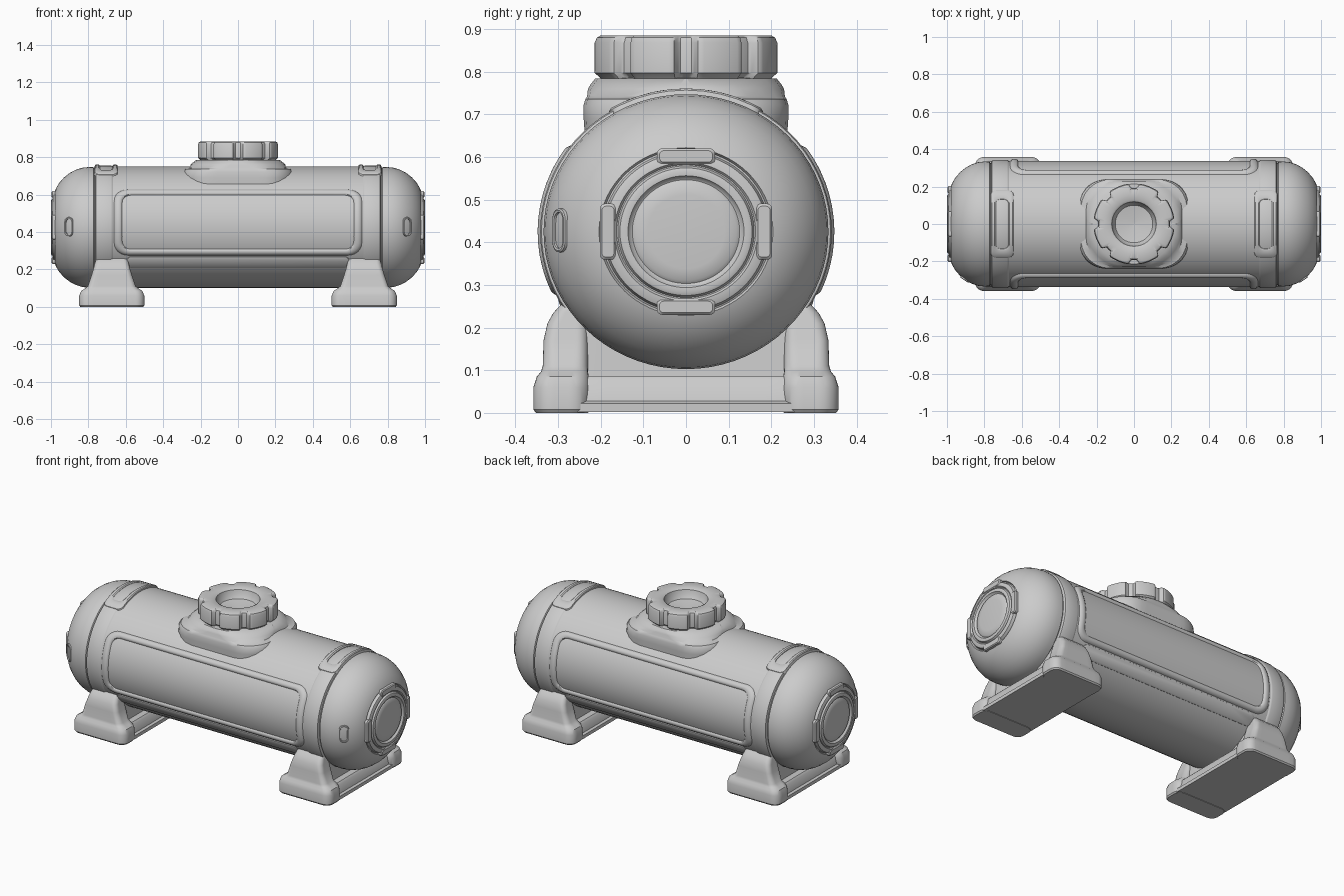
import bpy, bmesh
from math import sin, cos, pi, radians
from mathutils import Vector

ZC, SQ = 0.425, 0.965          # tank axis height, slight vertical squash


def skin(name, loops, mode="cap"):
    """Bridge equal-length point loops; close with end caps or into a ring."""
    bm = bmesh.new()
    rows = [[bm.verts.new(p) for p in lp] for lp in loops]
    pairs = list(zip(rows, rows[1:]))
    if mode == "ring":
        pairs.append((rows[-1], rows[0]))
    for a, b in pairs:
        for i in range(len(a)):
            j = (i + 1) % len(a)
            bm.faces.new((a[i], a[j], b[j], b[i]))
    if mode == "cap":
        bm.faces.new(rows[0])
        bm.faces.new(rows[-1])
    bmesh.ops.recalc_face_normals(bm, faces=bm.faces)
    me = bpy.data.meshes.new(name)
    bm.to_mesh(me)
    bm.free()
    ob = bpy.data.objects.new(name, me)
    bpy.context.collection.objects.link(ob)
    return ob


def rounded(hw, hh, r, n=6, side=8):
    """Rounded rectangle outline with subdivided straight sides."""
    r = min(r, hw * 0.99, hh * 0.99)
    corners = []
    for k, (sx, sy) in enumerate(((1, 1), (-1, 1), (-1, -1), (1, -1))):
        corners.append([(sx * (hw - r) + r * cos((k + i / n) * pi / 2),
                         sy * (hh - r) + r * sin((k + i / n) * pi / 2)) for i in range(n + 1)])
    pts = []
    for k in range(4):
        pts += corners[k]
        a, b = corners[k][-1], corners[(k + 1) % 4][0]
        pts += [(a[0] + (b[0] - a[0]) * t / side, a[1] + (b[1] - a[1]) * t / side)
                for t in range(1, side)]
    return pts


def pad(name, sections, place, mode="cap"):
    """Loft of rounded rectangles (half width, half height, corner, height)."""
    return skin(name, [[place(u, v, h) for u, v in rounded(w, d, r)]
                       for w, d, r, h in sections], mode)


def wrap(x0, deg, side):
    """Placement onto the tank surface, height being the radius."""
    def place(u, v, h):
        a = radians(deg) + v / 0.34
        return (x0 + u, side * h * cos(a), ZC + SQ * h * sin(a))
    return place


def lathe_x(name, profile, s=1, n=72):
    return skin(name, [[(s * x, r * cos(2 * pi * i / n), ZC + SQ * r * sin(2 * pi * i / n))
                        for i in range(n)] for x, r in profile])


# Tank hull
lathe_x("tank_hull", [(-0.70, 0.337), (0.70, 0.337)])

for side, tag in ((-1, "front"), (1, "back")):
    # Raised frame around the side panel
    pad(tag + "_panel_frame",
        [(0.665, 0.198, 0.075, 0.333), (0.657, 0.190, 0.07, 0.343), (0.645, 0.180, 0.06, 0.348),
         (0.630, 0.168, 0.055, 0.348), (0.622, 0.160, 0.05, 0.343), (0.617, 0.155, 0.045, 0.333)],
        wrap(0, 5.5, side), "ring")
    # Long rail below the panel
    pad(tag + "_lower_rail",
        [(0.60, 0.042, 0.03, 0.325), (0.595, 0.038, 0.03, 0.341), (0.585, 0.028, 0.025, 0.345)],
        wrap(0, -35, side))

for s, tag in ((-1, "left"), (1, "right")):
    # Domed end with a stepped round boss
    lathe_x(tag + "_end_dome",
            [(0.74, 0.325), (0.768, 0.325), (0.772, 0.333), (0.80, 0.334), (0.835, 0.330),
             (0.87, 0.318), (0.90, 0.301), (0.93, 0.277), (0.955, 0.248), (0.972, 0.219),
             (0.978, 0.204), (0.970, 0.199), (0.972, 0.195), (0.988, 0.190), (0.992, 0.180),
             (0.993, 0.168), (0.987, 0.163), (0.987, 0.160), (0.997, 0.155), (1.0, 0.148),
             (0.999, 0.136), (0.990, 0.130), (0.988, 0.126), (0.994, 0.118), (0.997, 0.09),
             (0.998, 0.01)], s)
    # Four tabs around the boss
    for k in range(4):
        a = k * pi / 2

        def on_boss(u, v, h):
            y, z = v, 0.183 + u
            return (s * h, y * cos(a) - z * sin(a), ZC + SQ * (y * sin(a) + z * cos(a)))
        pad(f"{tag}_boss_tab_{k}", [(0.019, 0.068, 0.012, 0.965), (0.019, 0.068, 0.012, 0.991),
                                    (0.014, 0.062, 0.010, 0.996)], on_boss)

    # Small slot rim on the front of the dome
    def on_dome(u, v, h):
        p = Vector((0.905, -0.296, 0.428)) + u * Vector((0.83, 0.55, 0)) \
            + h * Vector((0.55, -0.83, 0)) + v * Vector((0, 0, 1))
        return (s * p.x, p.y, p.z)
    pad(tag + "_dome_slot",
        [(0.028, 0.052, 0.025, -0.012), (0.027, 0.051, 0.025, 0.003), (0.023, 0.047, 0.021, 0.005),
         (0.018, 0.042, 0.017, 0.004), (0.016, 0.040, 0.015, -0.012)], on_dome, "ring")

    # Strap ring around the tank
    lathe_x(tag + "_strap", [(0.64, 0.325), (0.662, 0.330), (0.672, 0.340), (0.680, 0.342),
                             (0.752, 0.342), (0.760, 0.339), (0.764, 0.325)], s)
    # Raised rim on top of the strap
    pad(tag + "_strap_top",
        [(0.064, 0.195, 0.03, 0.330), (0.060, 0.188, 0.03, 0.344), (0.055, 0.180, 0.03, 0.348),
         (0.040, 0.145, 0.03, 0.348), (0.034, 0.135, 0.025, 0.343), (0.032, 0.130, 0.02, 0.332)],
        wrap(s * 0.705, 90, -1), "ring")

    # Foot crossbar and saddle under the tank
    def upright(u, v, h):
        return (s * 0.675 + u, v, h)
    pad(tag + "_foot_crossbar",
        [(0.168, 0.26, 0.01, 0.002), (0.168, 0.26, 0.01, 0.022), (0.155, 0.26, 0.01, 0.028),
         (0.145, 0.26, 0.01, 0.075), (0.135, 0.26, 0.01, 0.085)], upright)
    pad(tag + "_foot_saddle",
        [(0.10, 0.28, 0.02, 0.06), (0.09, 0.26, 0.02, 0.20)], upright)
    # Flared foot posts, front and back
    for side, where in ((-1, "front"), (1, "back")):
        rows = []
        for h, hw, y0, y1, r in ((0, 0.168, 0.23, 0.352, 0.04), (0.008, 0.174, 0.225, 0.358, 0.045),
                                 (0.06, 0.174, 0.225, 0.358, 0.045), (0.085, 0.164, 0.228, 0.350, 0.04),
                                 (0.097, 0.145, 0.23, 0.340, 0.035), (0.11, 0.128, 0.23, 0.336, 0.03),
                                 (0.17, 0.108, 0.23, 0.334, 0.025), (0.21, 0.096, 0.23, 0.325, 0.025),
                                 (0.235, 0.090, 0.23, 0.311, 0.025), (0.255, 0.084, 0.23, 0.292, 0.02),
                                 (0.27, 0.075, 0.23, 0.275, 0.015)):
            rows.append([(s * 0.675 + u, side * ((y0 + y1) / 2 + v), h)
                         for u, v in rounded(hw, (y1 - y0) / 2, r)])
        skin(f"{tag}_{where}_foot_post", rows)


# Filler flange saddled on top of the tank
def flat(u, v, h):
    return (u, v, h)


pad("filler_flange",
    [(0.29, 0.235, 0.15, 0.62), (0.297, 0.24, 0.15, 0.69), (0.293, 0.24, 0.15, 0.722),
     (0.283, 0.236, 0.15, 0.736), (0.258, 0.232, 0.17, 0.742), (0.253, 0.230, 0.20, 0.760),
     (0.243, 0.224, 0.21, 0.770), (0.225, 0.213, 0.21, 0.784), (0.15, 0.15, 0.14, 0.786)], flat)

# Lobed filler cap with a tapered well
rows, N, LOBES = [], 192, 8
for r, z, depth in ((0.195, 0.775, 0.6), (0.205, 0.787, 1), (0.217, 0.797, 1), (0.217, 0.868, 1),
                    (0.212, 0.880, 1), (0.203, 0.885, 1), (0.160, 0.885, 0.2), (0.130, 0.884, 0),
                    (0.119, 0.878, 0), (0.112, 0.850, 0), (0.100, 0.832, 0), (0.01, 0.818, 0)):
    row = []
    for i in range(N):
        a = 2 * pi * i / N
        notch = min(1, max(0, (cos(LOBES * a) - 0.45) / 0.35))
        rr = r - 0.024 * depth * notch
        row.append((rr * cos(a), rr * sin(a), z))
    rows.append(row)
skin("filler_cap", rows)

# Smooth shading with crisp edges
for ob in bpy.data.objects:
    ob.select_set(True)
    bpy.context.view_layer.objects.active = ob
bpy.ops.object.shade_smooth_by_angle(angle=radians(35))
